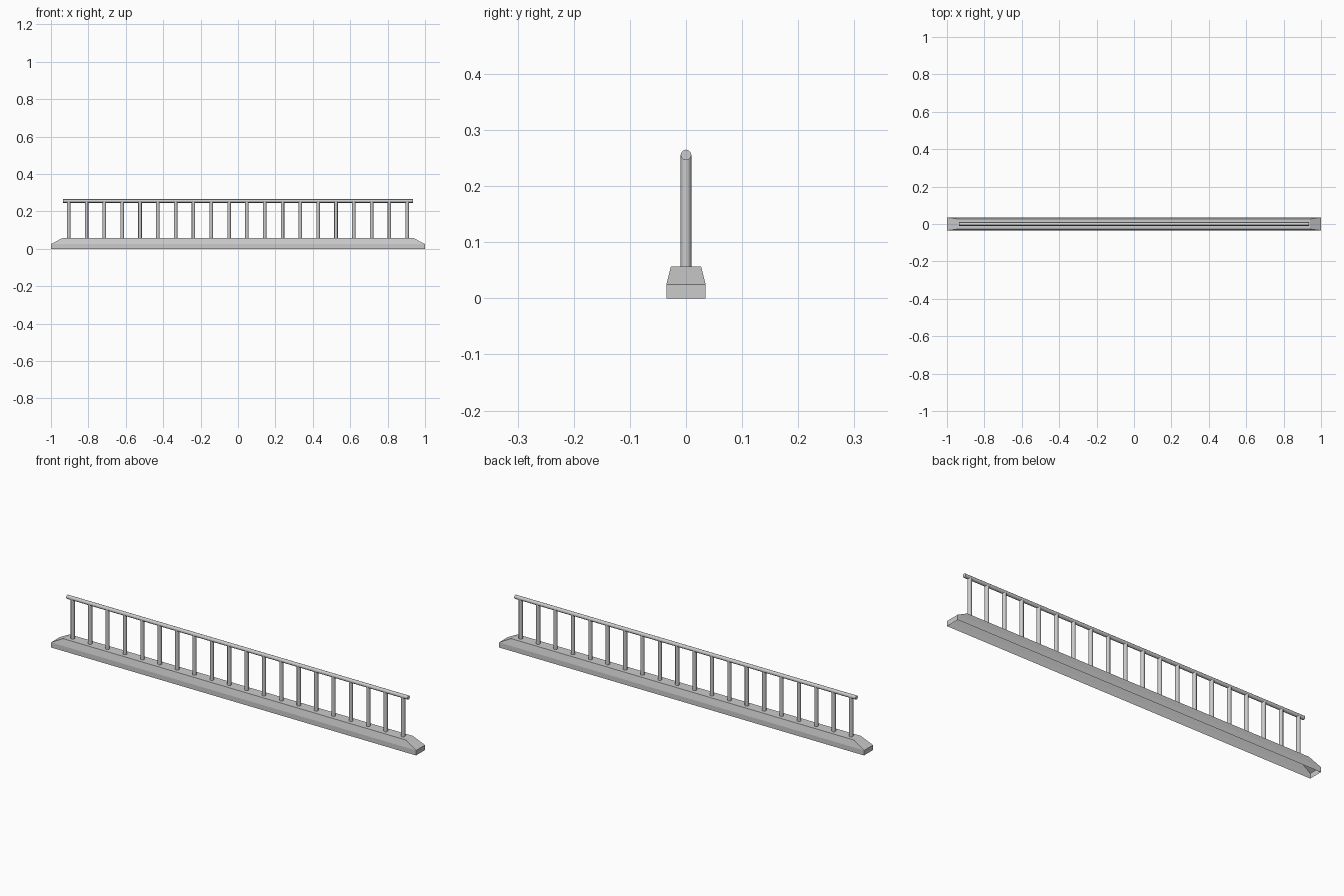
import bpy, bmesh, math

if "Cube" in bpy.data.objects:
    bpy.data.objects.remove(bpy.data.objects["Cube"])

POSTS, SPAN = 20, 0.905
RADIUS = 0.0095
RAIL_Z, BASE_TOP = 0.2555, 0.057


def rod(name, radius, length, location, rotation=(0, 0, 0)):
    bpy.ops.mesh.primitive_cylinder_add(vertices=12, radius=radius, depth=length,
                                        location=location, rotation=rotation)
    ob = bpy.context.object
    ob.name = name
    bpy.ops.object.shade_smooth_by_angle(angle=math.radians(40))
    return ob


# Base: hollow kerb, open underneath, tapering in at the top and the ends
bm = bmesh.new()
rings = []
for hx, hy, z in [(1.0, 0.035, 0), (1.0, 0.035, 0.025), (0.94, 0.027, BASE_TOP)]:
    rings.append([bm.verts.new((sx * hx, sy * hy, z))
                  for sx, sy in ((-1, -1), (1, -1), (1, 1), (-1, 1))])
for low, high in zip(rings, rings[1:]):
    for i in range(4):
        j = (i + 1) % 4
        bm.faces.new((low[i], low[j], high[j], high[i]))
bm.faces.new(rings[-1])
mesh = bpy.data.meshes.new("base")
bm.to_mesh(mesh)
bm.free()
bpy.context.collection.objects.link(bpy.data.objects.new("base", mesh))

# Evenly spaced upright posts
for i in range(POSTS):
    x = -SPAN + 2 * SPAN * i / (POSTS - 1)
    rod(f"post_{i + 1}", RADIUS, RAIL_Z - BASE_TOP,
        (x, 0, (RAIL_Z + BASE_TOP) / 2))

# Top handrail
rod("handrail", RADIUS, 1.87, (0, 0, RAIL_Z), (0, math.pi / 2, 0))
